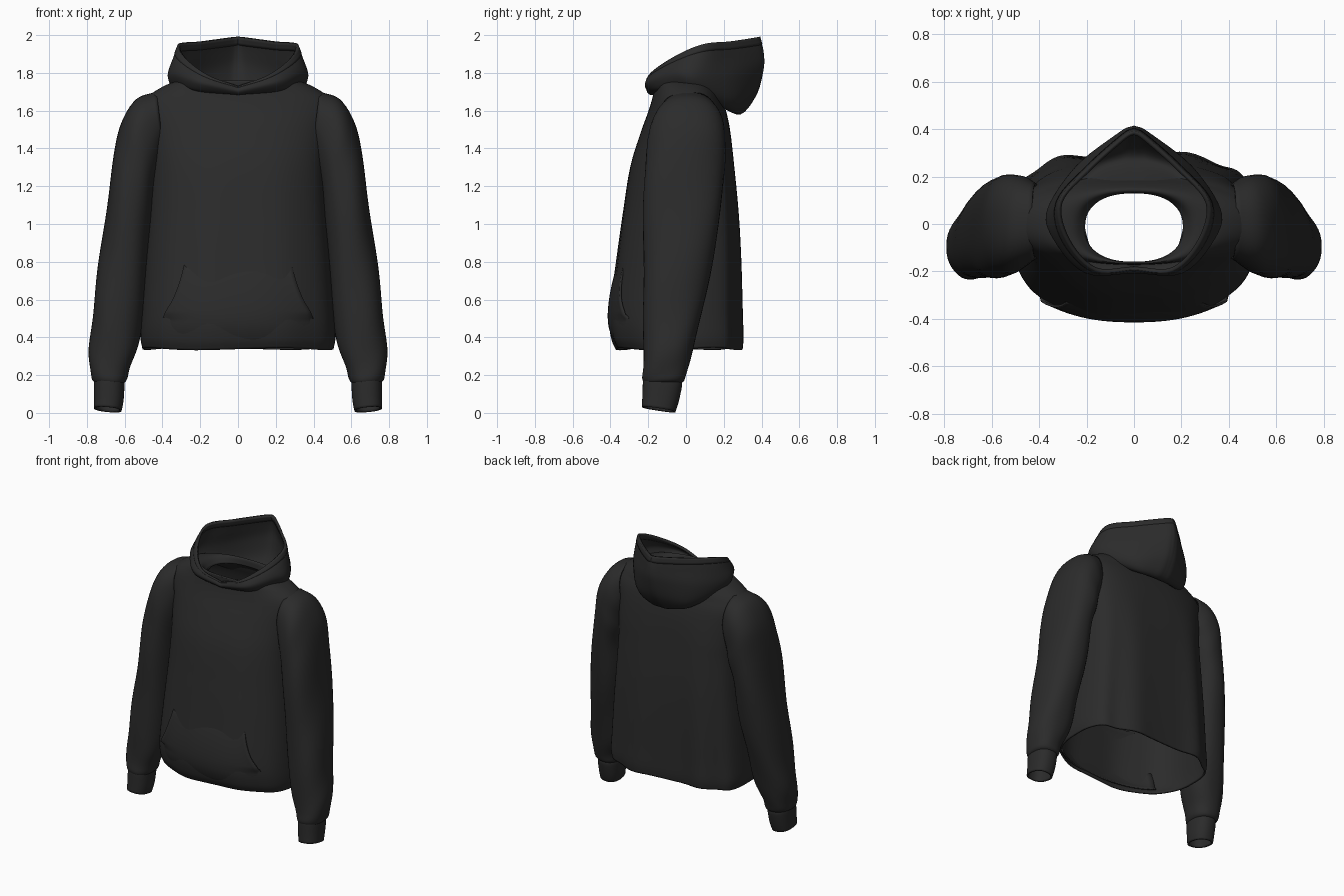
import bpy, bmesh, math
from math import sin, cos, pi

cloth = bpy.data.materials.new("black_cotton")
cloth.diffuse_color = (0.024, 0.024, 0.024, 1)


def spline(pts, n):
    """Catmull-Rom through tuples, n samples per span."""
    ext = lambda a, b: tuple(2 * i - j for i, j in zip(a, b))
    p = [ext(pts[0], pts[1])] + list(pts) + [ext(pts[-1], pts[-2])]
    out = []
    for k in range(1, len(p) - 2):
        for s in range(n):
            t = s / n
            out.append(tuple(0.5 * (2 * b + (c - a) * t + (2 * a - 5 * b + 4 * c - d) * t * t
                                    + (3 * b - a - 3 * c + d) * t ** 3)
                             for a, b, c, d in zip(p[k - 1], p[k], p[k + 1], p[k + 2])))
    return out + [tuple(pts[-1])]


def loft(name, rows, closed=True, thick=0.012):
    """Skin rows of points into a thin smooth cloth shell."""
    bm = bmesh.new()
    vs = [[bm.verts.new(c) for c in r] for r in rows]
    n = len(rows[0])
    for a, b in zip(vs, vs[1:]):
        for i in range(n if closed else n - 1):
            j = (i + 1) % n
            bm.faces.new((a[i], a[j], b[j], b[i]))
    bmesh.ops.recalc_face_normals(bm, faces=bm.faces)
    me = bpy.data.meshes.new(name)
    bm.to_mesh(me)
    bm.free()
    me.materials.append(cloth)
    ob = bpy.data.objects.new(name, me)
    bpy.context.collection.objects.link(ob)
    mod = ob.modifiers.new("thickness", 'SOLIDIFY')
    mod.thickness, mod.offset = thick, 0
    bpy.ops.object.select_all(action='DESELECT')
    ob.select_set(True)
    bpy.context.view_layer.objects.active = ob
    bpy.ops.object.shade_smooth_by_angle(angle=math.radians(50))
    return ob


def power(v, e):
    return math.copysign(abs(v) ** e, v)


# Body: z, half width, front y, back y
body = spline([(0.34, 0.50, -0.365, 0.285), (0.40, 0.51, -0.39, 0.29), (0.52, 0.505, -0.40, 0.288),
               (0.80, 0.485, -0.365, 0.283), (1.05, 0.465, -0.33, 0.272), (1.30, 0.455, -0.29, 0.25),
               (1.48, 0.475, -0.235, 0.23), (1.59, 0.50, -0.195, 0.208), (1.655, 0.485, -0.175, 0.185),
               (1.705, 0.425, -0.165, 0.168), (1.745, 0.34, -0.165, 0.15), (1.75, 0.26, -0.165, 0.14),
               (1.71, 0.21, -0.165, 0.135)], 5)


def body_point(ring, t):
    z, hx, yf, yb = ring
    c, s = cos(t), sin(t)
    # the back is boxier than the front below the shoulders
    e = 2 / (2.35 + (1.0 * max(0, min(1, (1.65 - z) / 0.3)) if s > 0 else 0))
    f = max(0, min(1, (1.5 - z) / 1.1))
    # soft vertical folds, deepest at the hem and on the back
    fold = f * (0.014 if s > 0 else 0.006) * cos(9 * t + 0.6) * abs(s)
    hem = 0.006 * sin(4 * t) * max(0, 1 - (z - 0.34) * 6)
    return (hx * power(c, e), (yf + yb) / 2 + (yb - yf) / 2 * power(s, e) + fold, z + hem)


N = 96
loft("body", [[body_point(r, 2 * pi * i / N) for i in range(N)] for r in body])


# Front pocket, draped over the body; only its slanted openings stand proud
def pocket_point(u, z, w):
    x = w * u
    i = next(k for k in range(len(body) - 1) if body[k + 1][0] > z)
    a, b = body[i], body[i + 1]
    f = (z - a[0]) / (b[0] - a[0])
    hx, yf, yb = (a[k] + (b[k] - a[k]) * f for k in (1, 2, 3))
    y = (yf + yb) / 2 - (yb - yf) / 2 * (1 - abs(x / hx) ** 2.35) ** (1 / 2.35)
    v = (z - 0.37) / 0.41
    bulge = 0.024 * sin(pi * max(0, min(1, v))) ** 0.6 - 0.013
    opening = 0.012 * abs(u) ** 8 if z > 0.5 else -0.012 * abs(u) ** 4
    return (x, y - bulge - opening, z)


pocket = spline([(0.37, 0.40), (0.44, 0.405), (0.52, 0.39), (0.60, 0.345), (0.69, 0.31), (0.78, 0.285)], 4)
loft("front_pocket", [[pocket_point(u / 14, z, w) for u in range(-14, 15)] for z, w in pocket], False, 0.01)

# Sleeves: outer x z, inner x z, front y, back y
sleeve = spline([(0.43, 1.695, 0.40, 1.40, -0.14, 0.165), (0.535, 1.655, 0.41, 1.34, -0.175, 0.195),
                 (0.61, 1.545, 0.43, 1.25, -0.20, 0.205), (0.65, 1.36, 0.45, 1.14, -0.215, 0.192),
                 (0.69, 1.09, 0.465, 0.99, -0.22, 0.175), (0.73, 0.80, 0.485, 0.75, -0.22, 0.13),
                 (0.76, 0.55, 0.51, 0.52, -0.22, 0.08), (0.782, 0.36, 0.535, 0.35, -0.22, 0.035),
                 (0.777, 0.24, 0.58, 0.235, -0.22, 0.005), (0.77, 0.185, 0.597, 0.175, -0.225, -0.012),
                 (0.752, 0.165, 0.612, 0.158, -0.218, -0.03)], 5)
cuff = spline([(0.752, 0.185, 0.610, 0.175, -0.216, -0.03), (0.757, 0.16, 0.607, 0.145, -0.222, -0.028),
               (0.757, 0.08, 0.612, 0.065, -0.225, -0.045), (0.757, 0.025, 0.622, 0.012, -0.228, -0.062)], 4)


def tube(rings, side, tilt=0.0, wrinkle=0.0, n=40):
    rows = []
    for k, (xo, zo, xi, zi, yf, yb) in enumerate(rings):
        row = []
        for i in range(n):
            t = 2 * pi * i / n
            w = 1 + wrinkle * min(1, k / 10) * sin(k * 0.55 + 2 * t) * cos(t + 0.5)
            c, s = power(cos(t), 0.85) * w, power(sin(t), 0.85) * w
            row.append((side * ((xo + xi) / 2 + (xo - xi) / 2 * c), (yf + yb) / 2 + (yb - yf) / 2 * s,
                        (zo + zi) / 2 + (zo - zi) / 2 * c - tilt * (yb - yf) / 2 * s))
        rows.append(row)
    return rows


for side, label in ((1, "right"), (-1, "left")):
    loft(label + "_sleeve", tube(sleeve, side, 0.0, 0.03))
    loft(label + "_cuff", tube(cuff, side, 0.15))

# Hood: half rings from front centre round to the back peak, rim down to the neck
rim = [(0, -0.185, 1.725), (0.16, -0.19, 1.785), (0.275, -0.07, 1.875),
       (0.31, 0.09, 1.95), (0.19, 0.23, 1.965), (0.045, 0.36, 1.985), (0, 0.385, 1.99)]
upper = [(0, -0.20, 1.71), (0.19, -0.20, 1.765), (0.32, -0.065, 1.83),
         (0.335, 0.085, 1.87), (0.21, 0.24, 1.88), (0.05, 0.38, 1.90), (0, 0.405, 1.91)]
wide = [(0, -0.20, 1.70), (0.205, -0.20, 1.745), (0.335, -0.06, 1.785),
        (0.36, 0.06, 1.78), (0.24, 0.24, 1.775), (0.06, 0.38, 1.81), (0, 0.405, 1.82)]
under = [(0, -0.188, 1.69), (0.21, -0.175, 1.715), (0.31, -0.05, 1.73),
         (0.33, 0.07, 1.71), (0.215, 0.25, 1.655), (0.06, 0.35, 1.675), (0, 0.365, 1.68)]
fold = [(0, -0.178, 1.69), (0.20, -0.15, 1.705), (0.27, -0.04, 1.725),
        (0.28, 0.08, 1.69), (0.17, 0.215, 1.61), (0.06, 0.265, 1.587), (0, 0.27, 1.585)]
neck = [(0, -0.172, 1.69), (0.15, -0.145, 1.70), (0.205, -0.03, 1.71),
        (0.20, 0.07, 1.72), (0.12, 0.13, 1.72), (0.05, 0.14, 1.72), (0, 0.14, 1.72)]


def full_ring(half):
    h = spline(half, 6)
    return h + [(-x, y, z) for x, y, z in h[-2:0:-1]]


rings = [full_ring(r) for r in (rim, upper, wide, under, fold, neck)]
hood = list(zip(*[spline(c, 6) for c in zip(*rings)]))
loft("hood", hood, True, 0.012)
loft("hood_edge_hem", hood[:4], True, 0.017)
